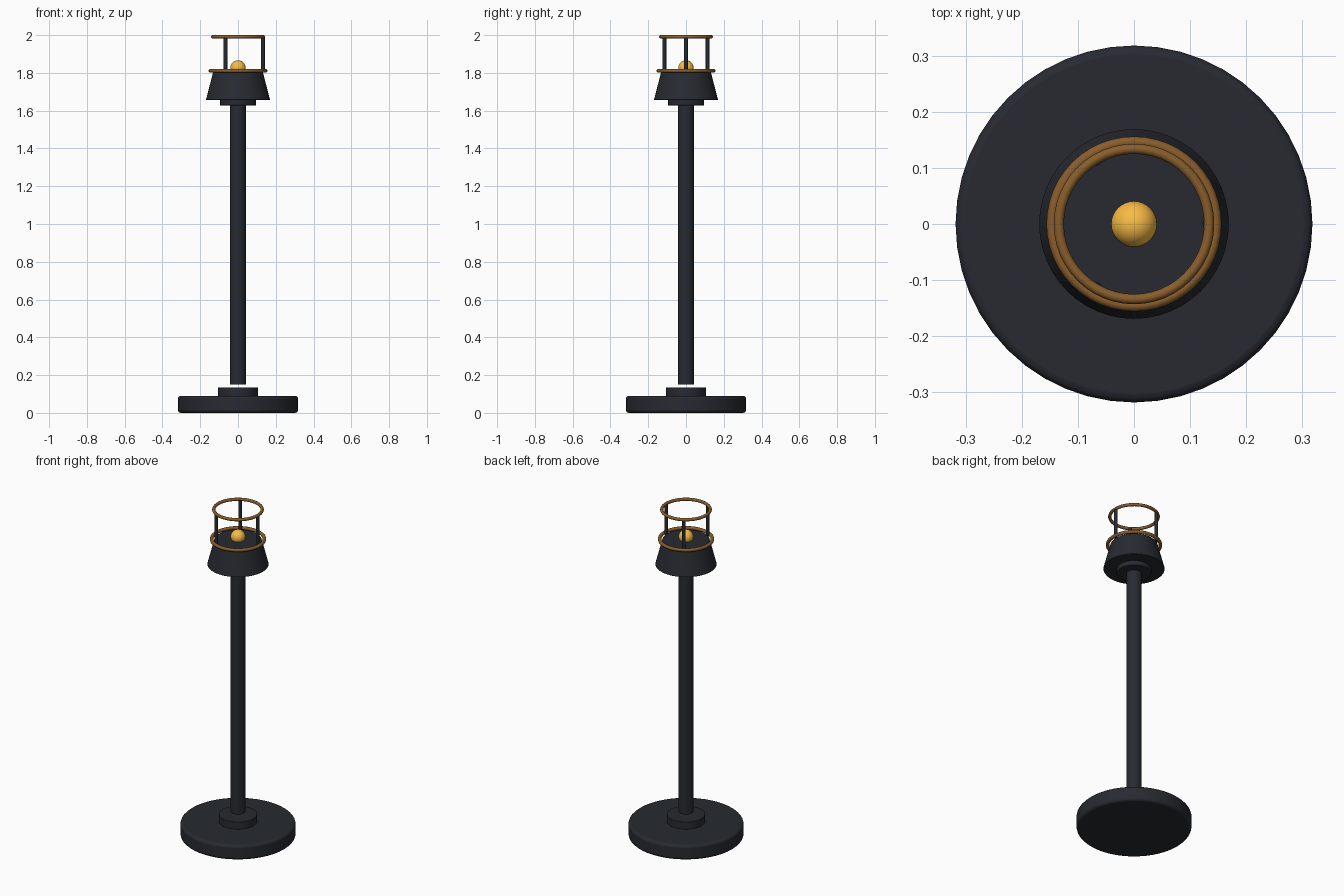
import bpy
from math import cos, sin, radians

if "Cube" in bpy.data.objects:
    bpy.data.objects.remove(bpy.data.objects["Cube"])


def material(name, rgb):
    m = bpy.data.materials.new(name)
    m.diffuse_color = (*rgb, 1)
    m.use_nodes = True
    m.node_tree.nodes["Principled BSDF"].inputs["Base Color"].default_value = m.diffuse_color
    return m


IRON = material("dark_iron", (0.02, 0.023, 0.03))
BRONZE = material("bronze", (0.25, 0.11, 0.025))
GLOW = material("amber_glow", (0.95, 0.5, 0.06))


def finish(name, mat, bevel=0):
    ob = bpy.context.object
    ob.name = name
    ob.data.materials.append(mat)
    if bevel:
        b = ob.modifiers.new("soft_edges", 'BEVEL')
        b.width, b.segments = bevel, 3
        b.limit_method, b.angle_limit = 'ANGLE', radians(40)
    bpy.ops.object.shade_smooth_by_angle(angle=radians(35))
    return ob


def drum(name, r0, r1, z0, z1, mat=IRON, x=0, y=0, sides=48, bevel=0):
    bpy.ops.mesh.primitive_cone_add(vertices=sides, radius1=r0, radius2=r1,
                                    depth=z1 - z0, location=(x, y, (z0 + z1) / 2))
    return finish(name, mat, bevel)


def ring(name, major, minor, z):
    bpy.ops.mesh.primitive_torus_add(major_radius=major, minor_radius=minor,
                                     major_segments=48, minor_segments=12,
                                     location=(0, 0, z))
    return finish(name, BRONZE)


# Base and pole
drum("base", 0.318, 0.318, 0, 0.09, bevel=0.015)
drum("base_collar", 0.106, 0.106, 0.088, 0.135, bevel=0.003)
drum("pole", 0.0425, 0.0425, 0.15, 1.63, sides=32, bevel=0.003)

# Lamp head
drum("head_collar", 0.096, 0.096, 1.628, 1.66, bevel=0.003)
drum("head", 0.17, 0.13, 1.656, 1.81, bevel=0.004)
bpy.ops.mesh.primitive_uv_sphere_add(segments=32, ring_count=16, radius=0.041,
                                     location=(0, 0, 1.826))
finish("bulb", GLOW)

# Cage: two rings joined by three posts
ring("lower_ring", 0.146, 0.01, 1.811)
ring("upper_ring", 0.134, 0.009, 1.991)
for i in range(3):
    a = radians(120 * i)
    drum(f"cage_post_{i + 1}", 0.01, 0.01, 1.805, 1.99,
         x=0.132 * cos(a), y=0.132 * sin(a), sides=16)
